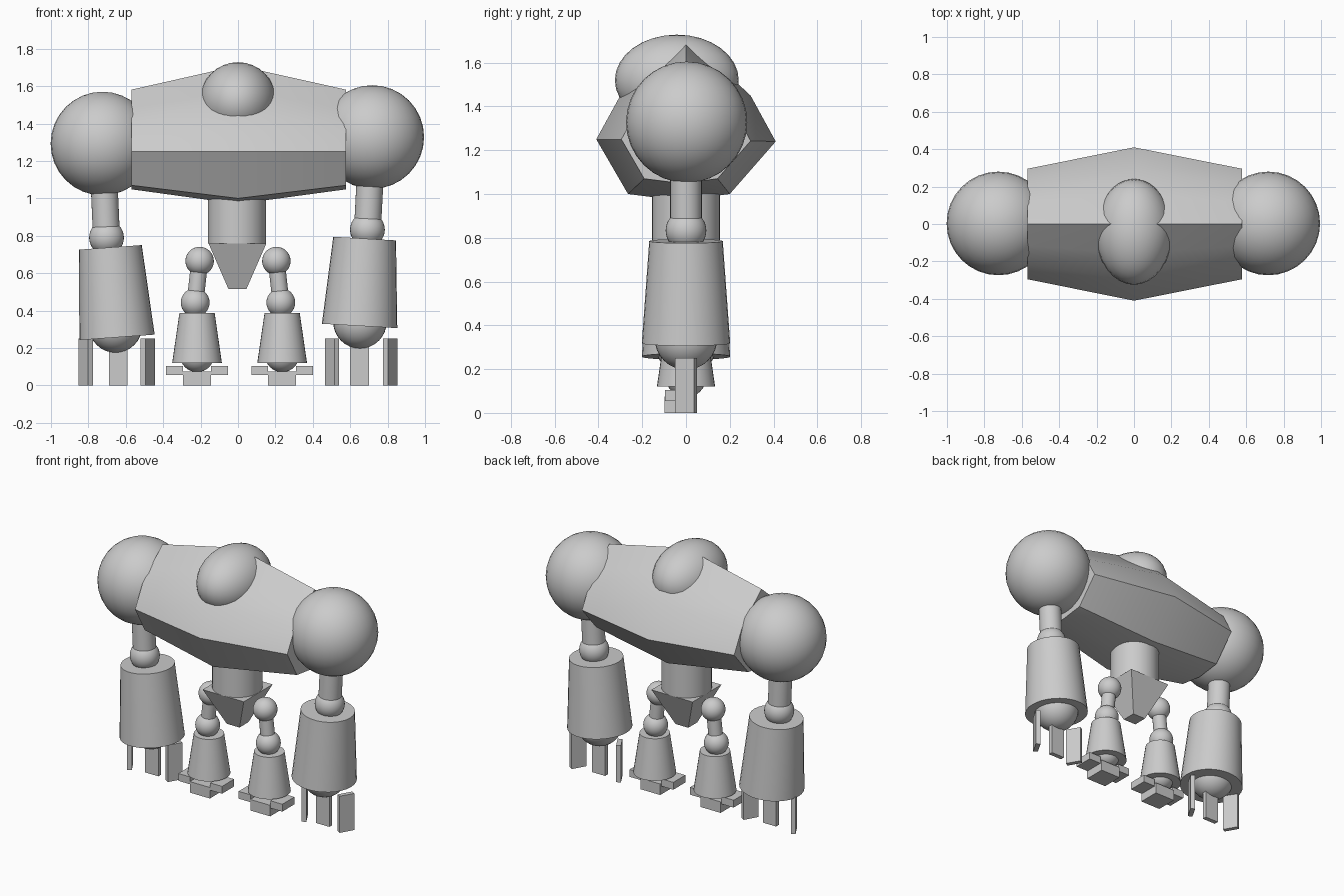
import bpy, bmesh, math
from mathutils import Vector

if "Cube" in bpy.data.objects:
    bpy.data.objects.remove(bpy.data.objects["Cube"])


def finish(name, bm, angle=None):
    bmesh.ops.recalc_face_normals(bm, faces=bm.faces)
    mesh = bpy.data.meshes.new(name)
    bm.to_mesh(mesh)
    bm.free()
    ob = bpy.data.objects.new(name, mesh)
    bpy.context.collection.objects.link(ob)
    if angle:
        bpy.ops.object.select_all(action='DESELECT')
        ob.select_set(True)
        bpy.context.view_layer.objects.active = ob
        bpy.ops.object.shade_smooth_by_angle(angle=math.radians(angle))
    return ob


def ball(name, c, r, scale=(1, 1, 1)):
    bm = bmesh.new()
    bmesh.ops.create_uvsphere(bm, u_segments=32, v_segments=16, radius=r)
    ob = finish(name, bm, 40)
    ob.location, ob.scale = c, scale
    return ob


def tube(name, a, b, ra, rb):
    """Capped cylinder or frustum from point a to point b."""
    a, b = Vector(a), Vector(b)
    bm = bmesh.new()
    bmesh.ops.create_cone(bm, cap_ends=True, segments=32, radius1=ra,
                          radius2=rb, depth=(b - a).length)
    ob = finish(name, bm, 40)
    ob.rotation_mode = 'QUATERNION'
    ob.rotation_quaternion = Vector((0, 0, 1)).rotation_difference(b - a)
    ob.location = (a + b) / 2
    return ob


def box(name, c, size, turn=0):
    bm = bmesh.new()
    bmesh.ops.create_cube(bm, size=1)
    bmesh.ops.scale(bm, vec=size, verts=bm.verts)
    ob = finish(name, bm)
    ob.location = c
    ob.rotation_euler.z = math.radians(turn)
    return ob


def loft(name, rings, angle=None):
    """Closed skin through rings of equal point count."""
    bm = bmesh.new()
    loops = [[bm.verts.new(p) for p in ring] for ring in rings]
    n = len(loops[0])
    for r0, r1 in zip(loops, loops[1:]):
        for i in range(n):
            j = (i + 1) % n
            bm.faces.new((r0[i], r0[j], r1[j], r1[i]))
    bm.faces.new(loops[0])
    bm.faces.new(loops[-1])
    return finish(name, bm, angle)


# Torso: ridged section, widest at the middle, narrower at both shoulders
section = [(0, 0.46), (0.16, 0.325), (0.295, 0.2), (0.41, -0.01), (0.2, -0.25),
           (-0.03, -0.28), (-0.265, -0.25), (-0.41, 0.0), (-0.3, 0.2), (-0.16, 0.325)]
loft("torso", [[(x, y * s, 1.25 + z * s) for y, z in section]
               for x, s in ((-0.57, 0.72), (0, 1), (0.578, 0.72))], 25)

# Head dome, waist and tapered pelvis
ball("head", (0, -0.042, 1.52), 1, (0.205, 0.283, 0.208))
tube("waist", (-0.005, 0, 0.76), (-0.005, 0, 1.1), 0.156, 0.156)
loft("pelvis", [[(x * w - 0.003, y * w, z) for x, y in ((-1, -1), (1, -1), (1, 1), (-1, 1))]
                for w, z in ((0.155, 0.76), (0.048, 0.515))])

# Arms: (side, shoulder, elbow, forearm top, forearm bottom, wrist, finger x)
arms = [
    ("left", (-0.725, 1.293), (-0.703, 0.79), (-0.682, 0.738), (-0.647, 0.257),
     (-0.655, 0.318), (-0.814, -0.64, -0.482)),
    ("right", (0.718, 1.328), (0.692, 0.833), (0.677, 0.785), (0.65, 0.318),
     (0.652, 0.34), (0.503, 0.65, 0.814)),
]
for side, sh, el, top, bot, wr, fingers in arms:
    def at(p):
        return (p[0], 0, p[1])
    ball(side + "_shoulder", (sh[0], 0.003, sh[1]), 0.277)
    tube(side + "_upper_arm", at(el), at(sh), 0.072, 0.072)
    ball(side + "_elbow", at(el), 0.093)
    tube(side + "_forearm", at(bot), at(top), 0.202, 0.168)
    ball(side + "_wrist", at(wr), 0.143)
    for k, (x, turn) in enumerate(zip(fingers, (-60 + 0, 0, 60))):
        box(f"{side}_finger_{k + 1}", (x, 0, 0.125), (0.1, 0.03, 0.25), turn)

# Legs, mirrored left and right
for side, s in (("left", -1), ("right", 1)):
    ball(side + "_hip", (0.205 * s, 0, 0.665), 0.076)
    tube(side + "_thigh", (0.23 * s, 0, 0.44), (0.205 * s, 0, 0.665), 0.045, 0.045)
    ball(side + "_knee", (0.229 * s, 0, 0.443), 0.077)
    x = -0.219 if s < 0 else 0.236
    tube(side + "_shin", (x, 0, 0.12), (x, 0, 0.388), 0.133, 0.094)
    ball(side + "_ankle", (x, 0, 0.163), 0.092)
    # Foot: low middle toe with a raised toe on each side
    box(side + "_middle_toe", (x, -0.025, 0.037), (0.15, 0.145, 0.075))
    for k in (-1, 1):
        box(f"{side}_{'inner' if k * s < 0 else 'outer'}_toe",
            (x + 0.12 * k, -0.03, 0.08), (0.09, 0.13, 0.05))
